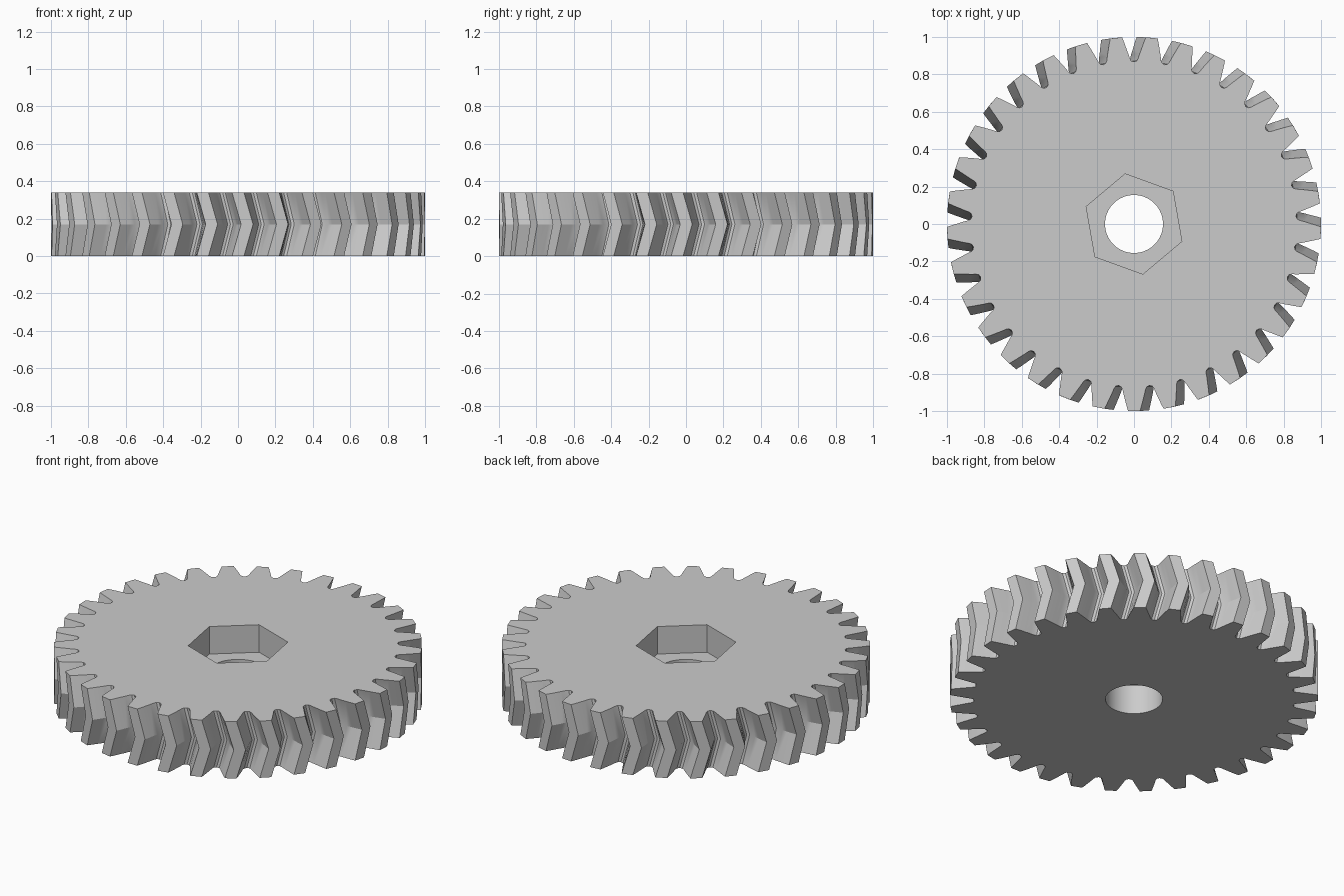
import bpy
import bmesh
from math import cos, sin, pi, radians

if "Cube" in bpy.data.objects:
    bpy.data.objects.remove(bpy.data.objects["Cube"], do_unlink=True)

TEETH = 33
HEIGHT = 0.34
TWIST = radians(2.8)
BORE_RADIUS = 0.155
POCKET_RADIUS = 0.272
POCKET_FLOOR = 0.175
PITCH = 2 * pi / TEETH

# Tooth half profile, tip to root: radius and half angle
FLANK = [(1.0, 0.032), (0.97, 0.042), (0.94, 0.0515), (0.91, 0.062),
         (0.885, 0.070), (0.873, 0.078)]
ROOT_RADIUS = 0.867

bm = bmesh.new()


def ring(polar, z):
    return [bm.verts.new((r * cos(a), r * sin(a), z)) for r, a in polar]


def wall(low, high):
    n = len(low)
    for i in range(n):
        j = (i + 1) % n
        bm.faces.new((low[i], low[j], high[j], high[i]))


def plate(outer, inner):
    # Flat face between two closed loops
    edges = []
    for loop in (outer, inner):
        for i, v in enumerate(loop):
            w = loop[(i + 1) % len(loop)]
            edges.append(bm.edges.get((v, w)) or bm.edges.new((v, w)))
    bmesh.ops.triangle_fill(bm, edges=edges, use_beauty=True, normal=(0, 0, 1))


def gear_outline(twist):
    points = []
    for k in range(TEETH):
        a = -pi / 2 + twist + k * PITCH
        points += [(r, a - h) for r, h in reversed(FLANK)]
        points += [(r, a + h) for r, h in FLANK]
        points.append((ROOT_RADIUS, a + PITCH / 2))
    return points


def polygon(radius, sides, start=0.0):
    return [(radius, start + 2 * pi * i / sides) for i in range(sides)]


# Herringbone teeth
bottom = ring(gear_outline(0), 0)
middle = ring(gear_outline(TWIST), HEIGHT / 2)
top = ring(gear_outline(0), HEIGHT)
wall(bottom, middle)
wall(middle, top)

# Hexagonal pocket and round bore
hexagon = polygon(POCKET_RADIUS, 6, radians(40))
circle = polygon(BORE_RADIUS, 64)
pocket_top = ring(hexagon, HEIGHT)
pocket_low = ring(hexagon, POCKET_FLOOR)
bore_top = ring(circle, POCKET_FLOOR)
bore_low = ring(circle, 0)
wall(pocket_low, pocket_top)
wall(bore_low, bore_top)

# Top face, pocket floor and underside
plate(top, pocket_top)
plate(pocket_low, bore_top)
plate(bottom, bore_low)
bmesh.ops.recalc_face_normals(bm, faces=bm.faces[:])

mesh = bpy.data.meshes.new("herringbone_gear")
bm.to_mesh(mesh)
bm.free()
gear = bpy.data.objects.new("herringbone_gear", mesh)
bpy.context.collection.objects.link(gear)

# Plain grey material
grey = bpy.data.materials.new("plain_grey")
grey.use_nodes = True
colour = (0.6, 0.6, 0.6, 1)
grey.diffuse_color = colour
for node in grey.node_tree.nodes:
    if node.type == "BSDF_PRINCIPLED":
        node.inputs["Base Color"].default_value = colour
mesh.materials.append(grey)

bpy.ops.object.select_all(action="DESELECT")
gear.select_set(True)
bpy.context.view_layer.objects.active = gear
bpy.ops.object.shade_smooth_by_angle(angle=radians(28))
